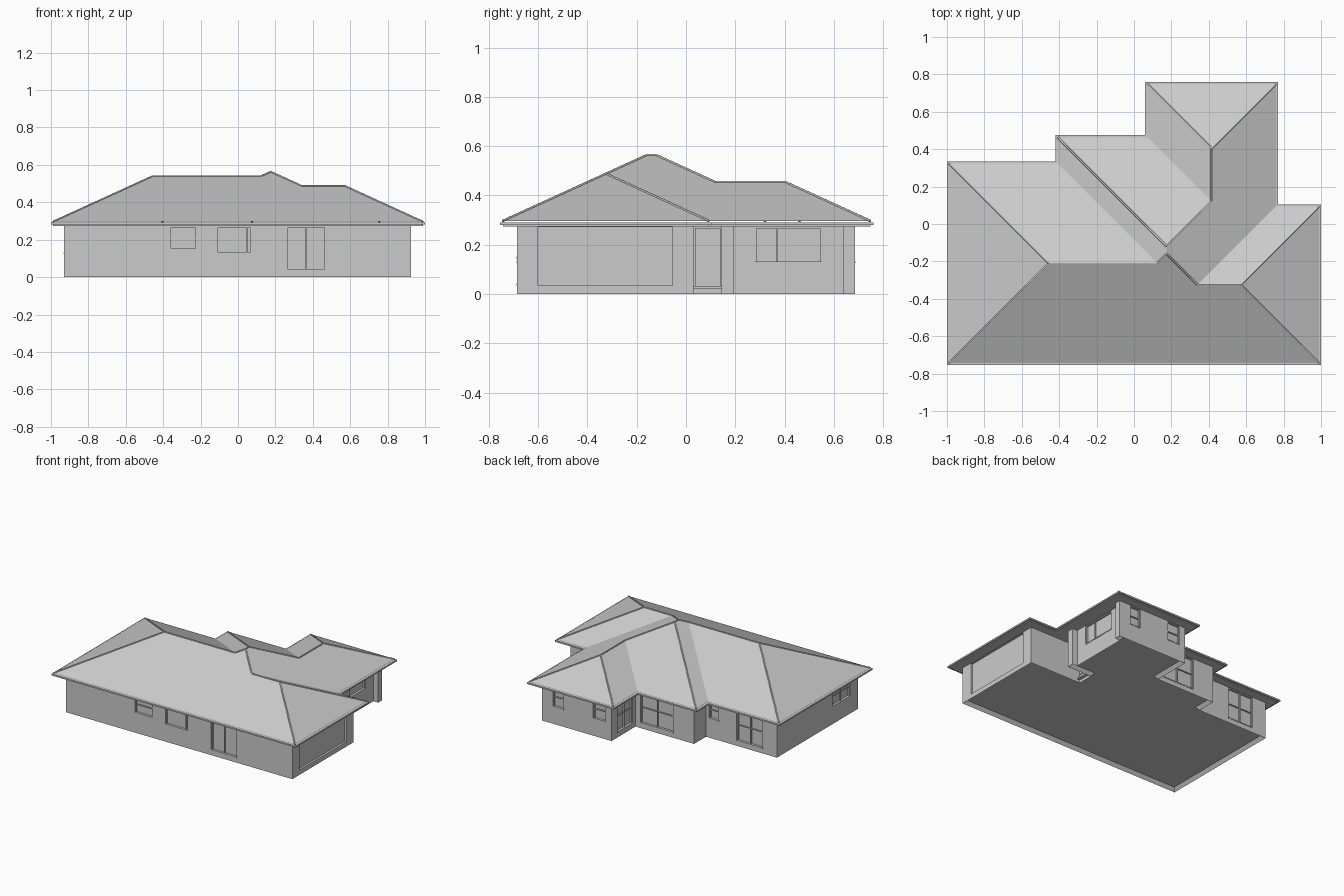
import bpy, bmesh
from mathutils import Vector

if "Cube" in bpy.data.objects:
    bpy.data.objects.remove(bpy.data.objects["Cube"])

grey = bpy.data.materials.new("plain_grey")
grey.diffuse_color = (0.6, 0.6, 0.6, 1)
grey.use_nodes = True
grey.node_tree.nodes["Principled BSDF"].inputs["Base Color"].default_value = grey.diffuse_color


def finish(name, bm):
    bmesh.ops.recalc_face_normals(bm, faces=bm.faces)
    me = bpy.data.meshes.new(name)
    bm.to_mesh(me)
    bm.free()
    me.materials.append(grey)
    ob = bpy.data.objects.new(name, me)
    bpy.context.collection.objects.link(ob)
    return ob


def prism_bm(poly, z0, z1):
    bm = bmesh.new()
    lo = [bm.verts.new((x, y, z0)) for x, y in poly]
    hi = [bm.verts.new((x, y, z1)) for x, y in poly]
    bottom = bm.faces.new(lo[::-1])
    bm.faces.new(hi)
    n = len(poly)
    for i in range(n):
        j = (i + 1) % n
        bm.faces.new((lo[i], lo[j], hi[j], hi[i]))
    bm.normal_update()
    return bm, bottom


def inset(poly, d):
    # inward offset of a counter-clockwise right-angled outline
    out = []
    for i, p in enumerate(poly):
        a = (Vector(p) - Vector(poly[i - 1])).normalized()
        b = (Vector(poly[(i + 1) % len(poly)]) - Vector(p)).normalized()
        out.append((p[0] - d * (a.y + b.y), p[1] + d * (a.x + b.x)))
    return out


def add_box(bm, p, q):
    r = bmesh.ops.create_cube(bm, size=1)
    for v in r["verts"]:
        v.co = [(a + b) / 2 + c * abs(b - a) for a, b, c in zip(p, q, v.co)]


# Walls, with the floor slab recessed underneath
DOOR_X = 0.50
wall_outline = [(-.93, -.685), (.925, -.685), (.925, .03), (DOOR_X, .03), (DOOR_X, .145),
                (.70, .145), (.70, .195), (.66, .195), (.66, .64), (.70, .64), (.70, .685),
                (.13, .685), (.13, .405), (-.35, .405), (-.35, .265), (-.93, .265)]
bm, bottom = prism_bm(wall_outline, 0, .28)
bmesh.ops.inset_region(bm, faces=[bottom], thickness=.02, depth=-.025, use_even_offset=True)
walls = finish("walls", bm)

# Openings: name, wall axis, wall position, outward sign, from, to, sill, bars, transom
T = .272
openings = [
    ("front_window_small", "y", -.685, -1, -.365, -.22, .145, [], True),
    ("front_window_wide", "y", -.685, -1, -.115, .07, .125, [.05], False),
    ("front_sliding_door", "y", -.685, -1, .26, .47, .035, [.365], False),
    ("wing_window_inner", "y", .685, 1, .175, .28, .125, [], True),
    ("wing_window_outer", "y", .685, 1, .52, .61, .125, [], True),
    ("wing_sliding_door", "x", .13, -1, .44, .615, .035, [.53], True),
    ("rear_sliding_door", "y", .405, 1, -.18, .09, .035, [-.045], True),
    ("rear_window_small", "y", .265, 1, -.455, -.375, .14, [], True),
    ("rear_window_large", "y", .265, 1, -.815, -.60, .035, [-.71], True),
    ("left_window", "x", -.93, -1, -.59, -.39, .125, [-.49], True),
    ("porch_window", "x", .66, 1, .28, .55, .125, [.37], False),
    ("garage_door", "x", .925, 1, -.60, -.055, .035, None, False),
]
cut = bmesh.new()
for name, axis, pos, sign, a, b, sill, bars, transom in openings:
    def box(bm, u0, u1, z0, z1, d0, d1):
        e0, e1 = pos - sign * d0, pos - sign * d1
        if axis == "x":
            add_box(bm, (e0, u0, z0), (e1, u1, z1))
        else:
            add_box(bm, (u0, e0, z0), (u1, e1, z1))
    depth = .015
    box(cut, a, b, sill, T, -.01, depth)
    if bars is None:
        continue
    w = .007
    fr = bmesh.new()
    box(fr, a, b, sill, sill + w, -.002, depth)
    box(fr, a, b, T - w, T, .004, depth)
    for u in [a + w / 2, b - w / 2] + bars:
        box(fr, u - w / 2, u + w / 2, sill + w, T - w, .005, depth)
    if transom:
        m = (sill + T) / 2
        box(fr, a + w, b - w, m - .003, m + .003, .007, depth)
    finish(name + "_frame", fr)
cutter = finish("opening_cutter", cut)
cutter.hide_render = True
cutter.hide_set(True)
mod = walls.modifiers.new("openings", "BOOLEAN")
mod.operation, mod.solver, mod.object = "DIFFERENCE", "EXACT", cutter

# Entry door with raised panels and a threshold
bm = bmesh.new()
add_box(bm, (DOOR_X - .01, .036, .03), (DOOR_X + .008, .139, .268))
for z0, z1 in [(.232, .256), (.188, .212), (.055, .17)]:
    add_box(bm, (DOOR_X, .048, z0), (DOOR_X + .013, .127, z1))
add_box(bm, (DOOR_X - .01, .03, .022), (DOOR_X + .02, .145, .032))
finish("entry_door", bm)

# Eaves: soffit and gutter
eave = [(-1, -.755), (1, -.755), (1, .105), (.77, .105), (.77, .76), (.06, .76),
        (.06, .475), (-.42, .475), (-.42, .335), (-1, .335)]
finish("soffit", prism_bm(inset(eave, .012), .274, .285)[0])
finish("gutter", prism_bm(eave, .280, .291)[0])

# Hipped roof: eave corners 0-9, then ridge points as (x, y, run from eave)
PITCH, Z0 = .457, .291
pts = [(x, y, Z0 + PITCH * .012) for x, y in inset(eave, .012)]
R, Q, P, S, K, C, J, D = range(10, 18)
for x, y, run in [(-.455, -.21, .545), (.125, -.21, .545), (.175, -.16, .595),
                  (.175, -.12, .595), (.415, .12, .355), (.415, .405, .355),
                  (.34, -.325, .43), (.57, -.325, .43)]:
    pts.append((x, y, Z0 + PITCH * run))
slopes = [(0, 1, D, J, P, Q, R), (1, 2, D), (2, 3, J, D), (3, 4, C, K, S, P, J), (4, 5, C),
          (5, 6, K, C), (6, 7, S, K), (7, 8, Q, P, S), (8, 9, R, Q), (9, 0, R)]
bm = bmesh.new()
vs = [bm.verts.new(p) for p in pts]
for f in slopes:
    bm.faces.new([vs[i] for i in f])
bm.faces.new(vs[9::-1])
finish("roof", bm)

# Ridge and hip caps
cu = bpy.data.curves.new("ridge_caps", "CURVE")
cu.dimensions = "3D"
cu.bevel_depth, cu.bevel_resolution, cu.use_fill_caps = .005, 1, True
for a, b in [(0, R), (1, D), (2, D), (4, C), (5, C), (7, S), (9, R), (R, Q), (Q, P),
             (P, S), (S, K), (K, C), (P, J), (J, D)]:
    sp = cu.splines.new("POLY")
    sp.points.add(1)
    for p, i in zip(sp.points, (a, b)):
        p.co = (*pts[i], 1)
cu.materials.append(grey)
bpy.context.collection.objects.link(bpy.data.objects.new("ridge_caps", cu))
